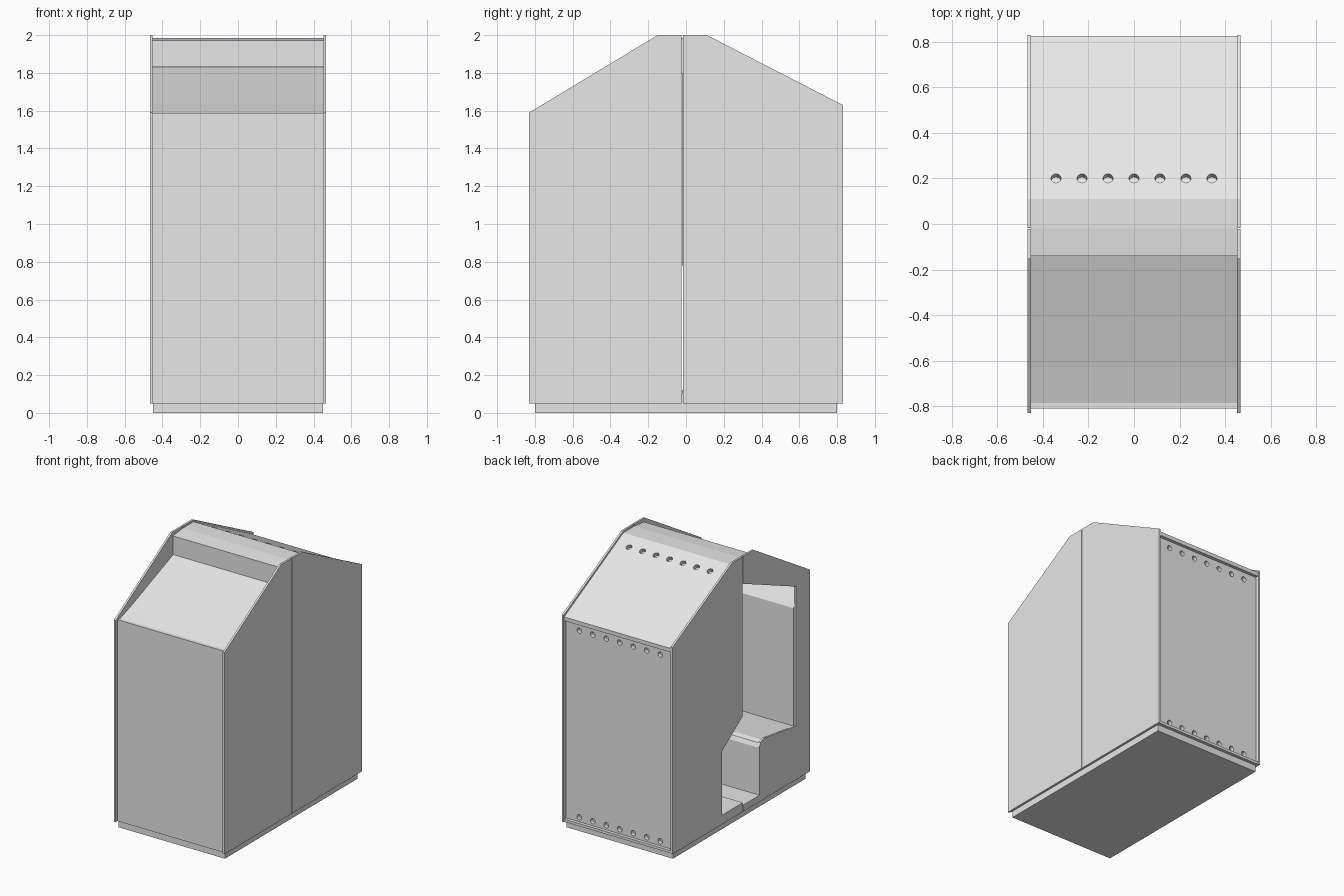
import bpy, bmesh, math
from mathutils import Matrix, Vector

if "Cube" in bpy.data.objects:
    bpy.data.objects.remove(bpy.data.objects["Cube"])

grey = bpy.data.materials.new("light_grey")
grey.diffuse_color = (0.8, 0.8, 0.8, 1)
grey.use_nodes = True
grey.node_tree.nodes["Principled BSDF"].inputs["Base Color"].default_value = grey.diffuse_color


def extrude(name, profile, x0, x1):
    """Prism: a (y, z) outline swept from x0 to x1."""
    bm = bmesh.new()
    face = bm.faces.new([bm.verts.new((x0, y, z)) for y, z in profile])
    out = bmesh.ops.extrude_face_region(bm, geom=[face])
    moved = [v for v in out["geom"] if isinstance(v, bmesh.types.BMVert)]
    bmesh.ops.translate(bm, verts=moved, vec=(x1 - x0, 0, 0))
    bmesh.ops.recalc_face_normals(bm, faces=bm.faces)
    mesh = bpy.data.meshes.new(name)
    bm.to_mesh(mesh)
    bm.free()
    mesh.materials.append(grey)
    obj = bpy.data.objects.new(name, mesh)
    bpy.context.collection.objects.link(obj)
    return obj


W, P = 0.452, 0.467   # inner half width, outer half width
S = -0.02             # seam between the two halves
G = 0.003             # half of the seam gap

# Recessed plinth under both halves
extrude("plinth", [(-0.80, 0), (0.80, 0), (0.80, 0.06), (-0.80, 0.06)], -0.45, 0.45)

# Right side panels, closed
front_outer = [(S - G, 2.0), (-0.15, 2.0), (-0.83, 1.59), (-0.83, 0.05), (S - G, 0.05)]
rear_outer = [(S + G, 0.05), (0.83, 0.05), (0.83, 1.63), (0.11, 2.0), (S + G, 2.0)]
extrude("right_front_panel", front_outer, W, P)
extrude("right_rear_panel", rear_outer, W, P)

# Left side panels with the doorway cut out
extrude("left_front_panel", front_outer + [
    (S - G, 0.10), (-0.22, 0.10), (-0.22, 0.47), (-0.235, 0.50), (-0.27, 0.515),
    (-0.34, 0.505), (-0.66, 0.46), (-0.66, 1.525), (S - G, 1.79)], -P, -W)
extrude("left_rear_panel", rear_outer + [
    (S + G, 0.78), (0.23, 0.61), (0.23, 0.12), (S + G, 0.12)], -P, -W)

# Front half: floor, bench and backrest in one section
extrude("front_bench_body", [
    (-0.81, 0.05), (S, 0.05), (S, 0.10), (-0.22, 0.10), (-0.22, 0.46), (-0.235, 0.49),
    (-0.27, 0.50), (-0.65, 0.46), (-0.65, 1.36), (-0.785, 1.56), (-0.785, 1.588),
    (-0.81, 1.588)], -W, W)

# Sunken sloping roof and the cap above it
extrude("front_roof", [
    (-0.79, 1.55), (-0.63, 1.60), (-0.13, 1.795), (S, 1.80), (S, 1.84),
    (-0.13, 1.83), (-0.63, 1.635), (-0.79, 1.58)], -W, W)
extrude("top_cap", [(-0.14, 1.83), (S, 1.83), (S, 1.985), (-0.14, 1.972)], -W, W)

# Rear half: equipment body overhanging the foot space
rear = extrude("rear_body", [
    (S, 0.05), (0.825, 0.05), (0.825, 0.07), (0.80, 0.07), (0.80, 1.585),
    (0.825, 1.585), (0.825, 1.615), (0.11, 1.985), (S, 1.985), (S, 0.78),
    (0.23, 0.61), (0.23, 0.12), (S, 0.12)], -W, W)

# Vent holes: one row on the rear slope, two rows on the back
slope_normal = Vector((0, 0.37, 0.715)).normalized()
rows = [(0.2, 1.938, slope_normal, 0.022),
        (0.80, 1.53, Vector((0, 1, 0)), 0.02),
        (0.80, 0.105, Vector((0, 1, 0)), 0.02)]
bm = bmesh.new()
for y, z, normal, radius in rows:
    turn = normal.to_track_quat('Z', 'Y').to_matrix().to_4x4()
    for i in range(7):
        place = Matrix.Translation((-0.342 + 0.114 * i, y, z)) @ turn
        bmesh.ops.create_cone(bm, cap_ends=True, segments=16, radius1=radius,
                              radius2=radius, depth=0.06, matrix=place)
cut_mesh = bpy.data.meshes.new("hole_cutter")
bm.to_mesh(cut_mesh)
bm.free()
cut_mesh.materials.append(grey)
cutter = bpy.data.objects.new("hole_cutter", cut_mesh)
bpy.context.collection.objects.link(cutter)
cutter.hide_render = True

mod = rear.modifiers.new("vent_holes", 'BOOLEAN')
mod.operation = 'DIFFERENCE'
mod.solver = 'EXACT'
mod.object = cutter
bpy.context.view_layer.objects.active = rear
bpy.ops.object.modifier_apply(modifier=mod.name)
bpy.data.objects.remove(cutter)
